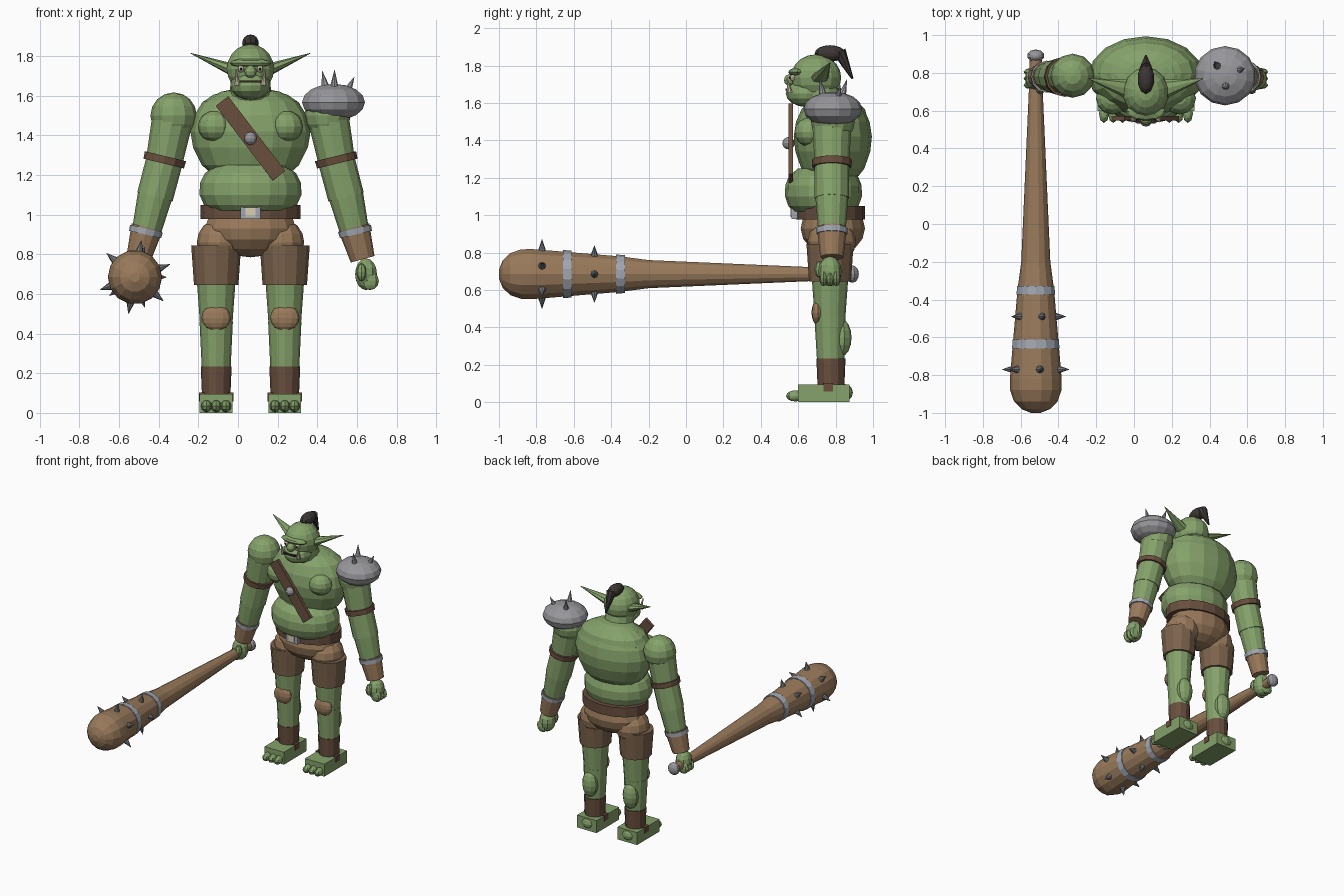
import bpy, bmesh, math
from mathutils import Vector, Matrix

CX = 0.063  # body centre line


def material(name, rgb):
    m = bpy.data.materials.new(name)
    m.diffuse_color = (*rgb, 1)
    return m


GREEN = material("green_skin", (0.235, 0.36, 0.145))
TAN = material("tan_leather", (0.32, 0.195, 0.105))
SHORTS = material("brown_cloth", (0.20, 0.125, 0.072))
DARK = material("dark_leather", (0.14, 0.077, 0.048))
STEEL = material("steel", (0.31, 0.31, 0.33))
BAND = material("pale_steel", (0.36, 0.39, 0.44))
SPIKE = material("spike_iron", (0.17, 0.19, 0.21))
HAIR = material("black_hair", (0.045, 0.038, 0.035))
IVORY = material("ivory", (0.70, 0.63, 0.47))
MOUTH = material("dark_mouth", (0.035, 0.02, 0.015))


def finish(name, bm, mat, matrix):
    bmesh.ops.transform(bm, matrix=matrix, verts=bm.verts)
    me = bpy.data.meshes.new(name)
    bm.to_mesh(me)
    bm.free()
    me.materials.append(mat)
    ob = bpy.data.objects.new(name, me)
    bpy.context.collection.objects.link(ob)
    return ob


def ball(name, loc, size, mat, seg=12, rings=8, tilt=None):
    bm = bmesh.new()
    bmesh.ops.create_uvsphere(bm, u_segments=seg, v_segments=rings, radius=1)
    size = (size,) * 3 if isinstance(size, float) else size
    m = Matrix.Translation(loc) @ (tilt or Matrix()) @ Matrix.Diagonal((*size, 1))
    return finish(name, bm, mat, m)


def rod(name, a, b, r1, r2, mat, seg=12, flat=1.0):
    a, b = Vector(a), Vector(b)
    d = b - a
    bm = bmesh.new()
    bmesh.ops.create_cone(bm, cap_ends=True, segments=seg, radius1=r1, radius2=r2, depth=d.length)
    rot = d.to_track_quat('Z', 'Y').to_matrix().to_4x4()
    return finish(name, bm, mat, Matrix.Translation((a + b) / 2) @ rot @ Matrix.Diagonal((1, flat, 1, 1)))


def box(name, loc, size, mat, tilt=None):
    bm = bmesh.new()
    bmesh.ops.create_cube(bm, size=1)
    return finish(name, bm, mat, Matrix.Translation(loc) @ (tilt or Matrix()) @ Matrix.Diagonal((*size, 1)))


def lathe(name, profile, origin, axis_rot, mat, seg=12, sy=1.0):
    """Revolve (radius, height) points about local z."""
    bm = bmesh.new()
    rings = [[bm.verts.new((r * math.cos(2 * math.pi * i / seg), sy * r * math.sin(2 * math.pi * i / seg), h))
              for i in range(seg)] for r, h in profile]
    for lo, hi in zip(rings, rings[1:]):
        for i in range(seg):
            j = (i + 1) % seg
            bm.faces.new((lo[i], lo[j], hi[j], hi[i]))
    bm.faces.new(rings[0][::-1])
    bm.faces.new(rings[-1])
    return finish(name, bm, mat, Matrix.Translation(origin) @ axis_rot)


# Torso
lathe("chest", [(0.20, 1.21), (0.245, 1.25), (0.29, 1.34), (0.303, 1.42), (0.285, 1.50),
                (0.24, 1.57), (0.15, 1.62), (0.05, 1.64)],
      (CX, 0.785, 0), Matrix(), GREEN, 16, 0.69)
ball("upper_back", (CX, 0.80, 1.52), (0.265, 0.17, 0.12), GREEN, 16, 8)
lathe("belly", [(0.20, 1.02), (0.235, 1.05), (0.257, 1.10), (0.255, 1.16), (0.23, 1.21), (0.17, 1.25)],
      (CX, 0.735, 0), Matrix(), GREEN, 16, 0.80)
rod("neck", (CX, 0.75, 1.52), (CX, 0.71, 1.68), 0.11, 0.10, GREEN)
lathe("belt", [(0.252, 0.977), (0.252, 1.05)], (CX, 0.773, 0), Matrix(), DARK, 16, 0.73)
box("buckle", (CX, 0.583, 1.014), (0.10, 0.036, 0.07), BAND)
box("buckle_inset", (CX, 0.564, 1.014), (0.05, 0.008, 0.045), IVORY)
ball("hips", (CX, 0.785, 0.93), (0.235, 0.172, 0.145), TAN, 14, 8)
diag = Matrix.Rotation(math.radians(-37.4), 4, 'Y')
box("chest_strap", (CX, 0.56, 1.385), (0.08, 0.025, 0.474), DARK, diag)
ball("strap_stud", (CX, 0.548, 1.385), 0.033, STEEL, 10, 6)

# Head
ball("head", (CX, 0.695, 1.735), (0.122, 0.135, 0.125), GREEN, 14, 10)
ball("jaw", (CX, 0.648, 1.652), (0.102, 0.115, 0.074), GREEN, 12, 8)
box("mouth", (CX, 0.541, 1.672), (0.10, 0.02, 0.011), MOUTH)
ball("brow", (CX, 0.595, 1.765), (0.105, 0.048, 0.024), GREEN, 12, 6)
ball("nose", (CX, 0.556, 1.722), 0.032, GREEN, 10, 6)
ball("topknot", (CX, 0.77, 1.865), (0.044, 0.082, 0.044), HAIR, 10, 8)
rod("ponytail", (CX, 0.82, 1.875), (CX, 0.89, 1.73), 0.036, 0.006, HAIR, 8)
for s in (-1, 1):
    ball("eye", (CX + s * 0.048, 0.572, 1.735), 0.017, IVORY, 8, 6)
    ball("pupil", (CX + s * 0.048, 0.558, 1.735), 0.008, MOUTH, 6, 4)
    rod("tusk", (CX + s * 0.066, 0.555, 1.655), (CX + s * 0.074, 0.54, 1.735), 0.015, 0.002, IVORY, 8)
    rod("ear", (CX + s * 0.10, 0.715, 1.735), (CX + s * 0.303, 0.77, 1.815), 0.05, 0.002, GREEN, 8, 0.6)
    ball("pec", (CX + s * 0.178, 0.665, 1.445), (0.087, 0.085, 0.08), GREEN, 12, 8)

# Arms
for s in (-1, 1):
    def p(dx, z, y=0.78):
        return (CX + s * dx, y, z)
    ball("shoulder", p(0.388, 1.5, 0.785), 0.117, GREEN, 12, 8)
    rod("upper_arm", p(0.39, 1.50), p(0.437, 1.26), 0.105, 0.092, GREEN)
    rod("elbow_arm", p(0.432, 1.28), p(0.482, 1.09), 0.093, 0.092, GREEN)
    rod("forearm", p(0.476, 1.12), p(0.529, 0.90), 0.090, 0.072, GREEN)
    rod("arm_strap", p(0.429, 1.295), p(0.438, 1.258), 0.107, 0.105, DARK)
    rod("bracer", p(0.522, 0.935), p(0.566, 0.775), 0.080, 0.062, TAN)
    rod("wrist_band", p(0.525, 0.93), p(0.532, 0.90), 0.085, 0.083, BAND)
    ball("hand", p(0.583, 0.70, 0.77), (0.058, 0.062, 0.08), GREEN, 10, 8)
    for i in range(3):
        ball("finger", p(0.603, 0.665, 0.735 + i * 0.035), (0.045, 0.022, 0.045), GREEN, 8, 6)
    ball("thumb", p(0.56, 0.71, 0.715), (0.026, 0.028, 0.045), GREEN, 8, 6)

# Shoulder armour with spikes
ball("pauldron", (0.482, 0.785, 1.567), (0.163, 0.157, 0.093), STEEL, 14, 8)
for a, b in (((0.445, 0.83, 1.625), (0.425, 0.86, 1.725)),
             ((0.485, 0.735, 1.625), (0.487, 0.715, 1.73)),
             ((0.545, 0.81, 1.61), (0.587, 0.825, 1.695))):
    rod("pauldron_spike", a, b, 0.026, 0.001, STEEL, 8)

# Legs and feet
for s in (-1, 1):
    x = CX + s * 0.173
    ball("hip_joint", (x - s * 0.02, 0.78, 0.86), (0.118, 0.13, 0.12), TAN, 12, 8)
    rod("shorts_leg", (x, 0.77, 0.645), (x, 0.77, 0.845), 0.112, 0.126, SHORTS)
    rod("thigh", (x, 0.77, 0.45), (x, 0.77, 0.70), 0.082, 0.10, GREEN)
    rod("shin", (x, 0.775, 0.08), (x, 0.77, 0.46), 0.066, 0.084, GREEN)
    ball("knee_pad", (x, 0.705, 0.48), (0.074, 0.034, 0.067), TAN, 12, 8)
    ball("calf", (x, 0.83, 0.345), (0.062, 0.055, 0.10), GREEN, 10, 8)
    rod("ankle_wrap", (x, 0.775, 0.095), (x, 0.775, 0.235), 0.072, 0.078, DARK)
    box("ankle_strap", (x, 0.76, 0.08), (0.174, 0.05, 0.045), DARK)
    box("foot", (x, 0.737, 0.048), (0.166, 0.275, 0.096), GREEN)
    ball("heel", (x, 0.85, 0.052), (0.058, 0.042, 0.045), GREEN, 10, 6)
    for i in (-1, 0, 1):
        ball("toe", (x + i * 0.049, 0.585, 0.034), (0.027, 0.05, 0.03), GREEN, 8, 6)

# Club lying along the y axis
KX, KZ = -0.52, 0.685
to_front = Matrix.Rotation(math.radians(90), 4, 'X')
lathe("club", [(0.032, -0.88), (0.037, -0.70), (0.077, 0.20), (0.097, 0.35), (0.122, 0.64), (0.137, 0.82),
               (0.136, 0.88), (0.115, 0.94), (0.075, 0.98), (0.025, 1.0)],
      (KX, 0, KZ), to_front, TAN, 14)
ball("club_pommel", (KX, 0.89, KZ), (0.046, 0.034, 0.046), STEEL, 10, 8)
for y, r in ((-0.35, 0.103), (-0.635, 0.127)):
    rod("club_band", (KX, y + 0.023, KZ), (KX, y - 0.023, KZ), r - 0.002, r + 0.002, BAND, 14)
for y, base, tip, count, start in ((-0.49, 0.10, 0.16, 5, 0), (-0.77, 0.125, 0.188, 6, 20)):
    for i in range(count):
        t = math.radians(start + 360 / count * i)
        c, sn = math.cos(t), math.sin(t)
        rod("club_spike", (KX + base * c, y, KZ + base * sn), (KX + tip * c, y, KZ + tip * sn),
            0.022, 0.001, SPIKE, 8)
